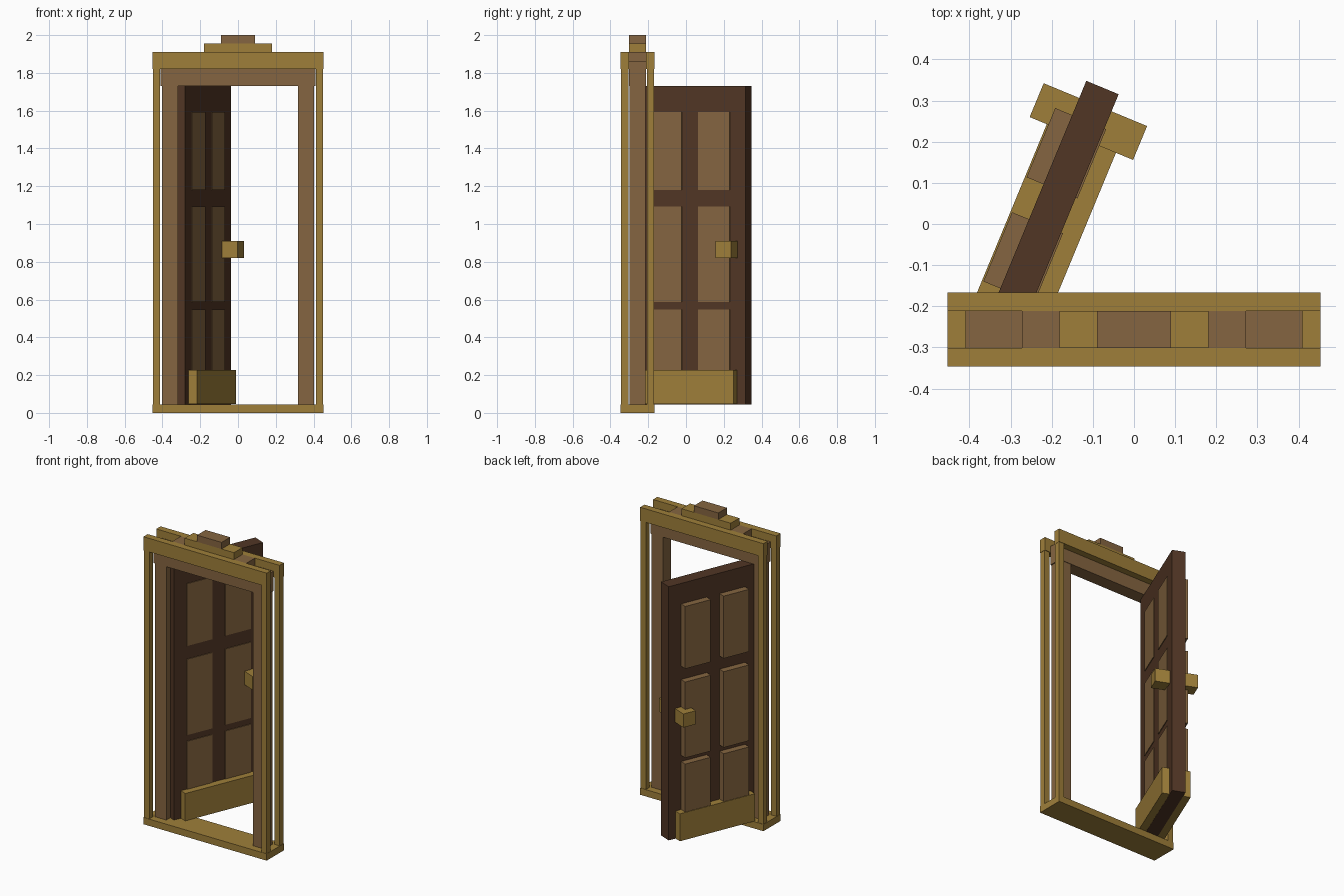
import bpy, math
from mathutils import Matrix

if "Cube" in bpy.data.objects:
    bpy.data.objects.remove(bpy.data.objects["Cube"])


def mat(name, col):
    m = bpy.data.materials.new(name)
    m.diffuse_color = (*col, 1)
    m.use_nodes = True
    m.node_tree.nodes["Principled BSDF"].inputs["Base Color"].default_value = m.diffuse_color
    return m


GOLD = mat("gold_trim", (0.345, 0.212, 0.042))
BROWN = mat("mid_brown_wood", (0.235, 0.130, 0.052))
DARK = mat("dark_brown_wood", (0.083, 0.037, 0.018))


def box(name, x, y, z, material, xf=Matrix()):
    """Box from (min, max) ranges, optionally placed by a matrix."""
    xs, ys, zs = sorted(x), sorted(y), sorted(z)
    v = [xf @ Matrix.Translation((a, b, c)).translation for a in xs for b in ys for c in zs]
    f = [(0, 1, 3, 2), (4, 6, 7, 5), (0, 4, 5, 1), (2, 3, 7, 6), (0, 2, 6, 4), (1, 5, 7, 3)]
    me = bpy.data.meshes.new(name)
    me.from_pydata(v, [], f)
    me.materials.append(material)
    ob = bpy.data.objects.new(name, me)
    bpy.context.collection.objects.link(ob)
    return ob


YC = -0.256  # centre line of the frame
W = 0.453    # half width of the frame

# sill, jambs and lintel
box("sill", (-W, W), (YC - 0.09, YC + 0.09), (0, 0.045), GOLD)
for s, side in ((-1, "left"), (1, "right")):
    box(side + "_jamb", (s * 0.318, s * 0.403), (YC - 0.042, YC + 0.042), (0.045, 1.74), BROWN)
box("lintel", (-0.41, 0.41), (YC - 0.045, YC + 0.045), (1.73, 1.86), BROWN)

# outer trim on both faces of the frame
for t, face in ((-1, "front"), (1, "back")):
    box(face + "_header_trim", (-W, W), (YC + t * 0.045, YC + t * 0.09), (1.82, 1.91), GOLD)
    for s, side in ((-1, "left"), (1, "right")):
        box(f"{face}_{side}_post", (s * 0.412, s * 0.451),
            (YC + t * 0.049, YC + t * 0.087), (0.045, 1.82), GOLD)

# stepped crown
box("crown_base", (-0.272, 0.272), (YC - 0.045, YC + 0.045), (1.86, 1.91), BROWN)
box("crown_middle", (-0.181, 0.181), (YC - 0.045, YC + 0.045), (1.91, 1.956), GOLD)
box("crown_top", (-0.09, 0.09), (YC - 0.045, YC + 0.045), (1.956, 2.0), BROWN)

# open door, swung about its left edge (local x along door, local y to the back)
swing = Matrix.Translation((-0.32, YC, 0)) @ Matrix.Rotation(math.radians(67.5), 4, 'Z')
box("door_slab", (0, 0.636), (-0.0425, 0.0425), (0.045, 1.73), DARK, swing)

# six panels: raised on the back, almost flush on the front
for row, z in (("lower", (0.135, 0.547)), ("middle", (0.588, 1.092)), ("upper", (1.18, 1.594))):
    for side, x in (("hinge", (0.09, 0.272)), ("latch", (0.364, 0.546))):
        box(f"{row}_{side}_panel", x, (-0.047, 0.087), z, BROWN, swing)

# kick plates and handles on both faces
for t, face in ((-1, "front"), (1, "back")):
    box(face + "_kick_plate", (0.05, 0.587), (t * 0.0425, t * 0.091), (0.046, 0.228), GOLD, swing)
    box(face + "_handle", (0.502, 0.591), (t * 0.0425, t * 0.136), (0.82, 0.91), GOLD, swing)
